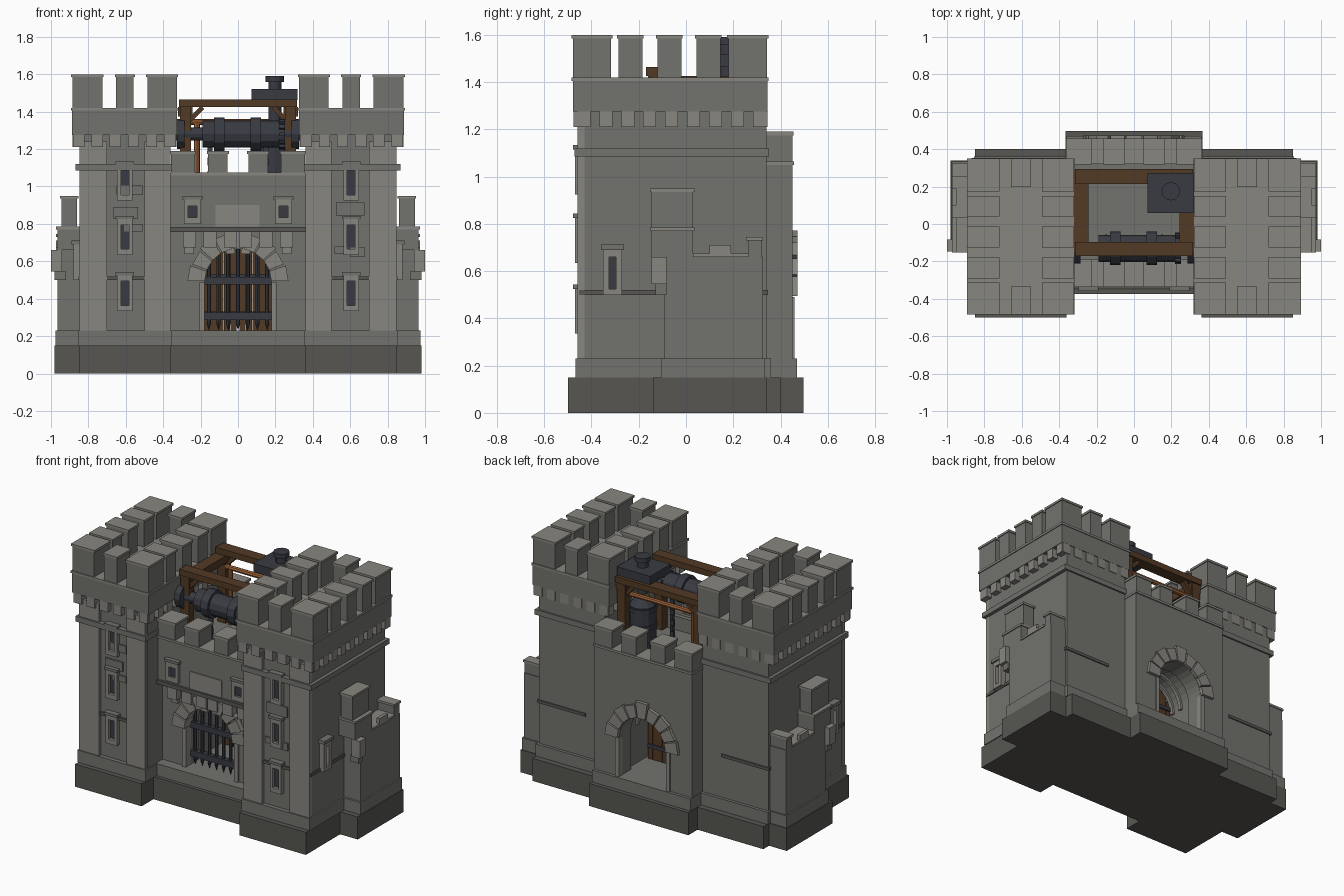
import bpy, bmesh, math
from mathutils import Matrix, Vector

if "Cube" in bpy.data.objects:
    bpy.data.objects.remove(bpy.data.objects["Cube"])

def mat(name, c):
    m = bpy.data.materials.new(name)
    m.diffuse_color = (*c, 1)
    m.use_nodes = True
    m.node_tree.nodes["Principled BSDF"].inputs["Base Color"].default_value = m.diffuse_color
    return m

WALL = mat("wall_stone", (0.17, 0.17, 0.155))
TRIM = mat("trim_stone", (0.25, 0.24, 0.215))
BASE = mat("plinth_stone", (0.095, 0.094, 0.085))
IRON = mat("iron", (0.04, 0.043, 0.055))
WOOD = mat("wood", (0.085, 0.042, 0.018))
COPPER = mat("copper", (0.33, 0.12, 0.04))
BRASS = mat("brass", (0.4, 0.25, 0.05))
parts = {}

def part(name, m):
    return parts.setdefault(name, (bmesh.new(), m))[0]

def box(name, m, x0, x1, y0, y1, z0, z1, rot=None):
    M = Matrix.Translation(((x0+x1)/2, (y0+y1)/2, (z0+z1)/2))
    if rot:
        M = M @ Matrix.Rotation(rot[0], 4, rot[1])
    M = M @ Matrix.Diagonal((abs(x1-x0), abs(y1-y0), abs(z1-z0), 1))
    bmesh.ops.create_cube(part(name, m), size=1, matrix=M)

def both(name, m, x0, x1, *r):
    box(name, m, x0, x1, *r)
    box(name, m, -x1, -x0, *r)

def prism(name, m, pts, y0, y1):
    """Extrude an xz outline from y0 to y1."""
    bm = part(name, m)
    f = bm.faces.new([bm.verts.new((x, y0, z)) for x, z in pts])
    g = bmesh.ops.extrude_face_region(bm, geom=[f])['geom']
    bmesh.ops.translate(bm, verts=[v for v in g if isinstance(v, bmesh.types.BMVert)], vec=(0, y1-y0, 0))

def cyl(name, m, c, r, h, axis='Z', n=12, r2=None):
    M = Matrix.Translation(c)
    if axis == 'X':
        M = M @ Matrix.Rotation(math.pi/2, 4, 'Y')
    bmesh.ops.create_cone(part(name, m), cap_ends=True, segments=n, radius1=r,
                          radius2=r if r2 is None else r2, depth=h, matrix=M)

def capped(name, x0, x1, y0, y1, z0, z1):
    """Merlon with a thin overhanging cap, on both sides of the model."""
    both(name, WALL, x0, x1, y0, y1, z0, z1-0.015)
    both(name+"_cap", TRIM, x0-0.006, x1+0.006, y0-0.006, y1+0.006, z1-0.015, z1)

def window(name, x, y, z, w, h, t=0.02, d=0.03):
    """Framed slit on a front wall: jambs, head, sill, hood and dark inset."""
    box(name+"_frame", TRIM, x-w/2, x-w/2+t, y-d, y, z-h/2, z+h/2)
    box(name+"_frame", TRIM, x+w/2-t, x+w/2, y-d, y, z-h/2, z+h/2)
    box(name+"_frame", TRIM, x-w/2+t, x+w/2-t, y-d, y, z+h/2-t*1.5, z+h/2)
    box(name+"_frame", TRIM, x-w/2+t, x+w/2-t, y-d, y, z-h/2, z-h/2+t*1.5)
    box(name+"_hood", WALL, x-w/2-0.008, x+w/2+0.008, y-d-0.008, y, z+h/2, z+h/2+0.018)
    box(name+"_opening", IRON, x-w/2+t, x+w/2-t, y-0.008, y, z-h/2+t, z+h/2-t)

# --- towers: plinth, step, body, pilasters, strings, crown
both("tower_plinth", BASE, 0.36, 0.85, -0.50, 0.40, 0, 0.15)
both("tower_step", WALL, 0.352, 0.856, -0.468, 0.36, 0.15, 0.23)
both("tower_body", WALL, 0.36, 0.845, -0.44, 0.34, 0.23, 1.28)
for a, b in ((0.362, 0.50), (0.70, 0.848)):
    both("tower_pilaster", TRIM, a, b, -0.46, -0.43, 0.23, 1.24)
both("tower_string", WALL, 0.352, 0.868, -0.472, 0.352, 1.085, 1.12)
both("tower_low_string", BASE, 0.50, 0.853, -0.452, 0.347, 0.50, 0.52)
both("tower_crown", WALL, 0.325, 0.888, -0.478, 0.345, 1.275, 1.405)
both("tower_crown_ledge", TRIM, 0.318, 0.894, -0.484, 0.35, 1.405, 1.42)
for i in range(6):                                       # front and back corbels
    x = 0.335 + i*0.097
    both("tower_corbel", TRIM, x, x+0.06, -0.476, -0.43, 1.21, 1.275)
    both("tower_corbel", TRIM, x, x+0.06, 0.32, 0.344, 1.21, 1.275)
for i in range(9):                                       # side corbels
    y = -0.46 + i*0.093
    both("tower_corbel", TRIM, 0.84, 0.885, y, y+0.055, 1.21, 1.275)
    both("tower_corbel", TRIM, 0.33, 0.365, y, y+0.055, 1.21, 1.275)
rows = ((-0.478, -0.318), (-0.285, -0.185), (-0.12, -0.02), (0.045, 0.145), (0.18, 0.343))
for i, (y0, y1) in enumerate(rows):
    for x0, x1 in ((0.326, 0.485), (0.725, 0.886)):
        capped("tower_merlon", x0, x1, y0, y1, 1.42, 1.6)
for y0, y1 in ((-0.478, -0.34), (0.205, 0.343)):
    capped("tower_merlon", 0.558, 0.652, y0, y1, 1.42, 1.6)
for s in (-1, 1):
    for z in (0.43, 0.73, 1.02):
        window("tower_slit", s*0.605, -0.44, z, 0.082, 0.19)
# scattered proud stones
for x, z, w, h in ((-0.58, 0.98, 0.14, 0.05), (-0.60, 0.86, 0.13, 0.06), (-0.56, 0.78, 0.1, 0.04),
                   (0.6, 0.88, 0.15, 0.07), (0.64, 0.65, 0.08, 0.05), (0.55, 0.66, 0.07, 0.04)):
    box("proud_stone", WALL, x-w/2, x+w/2, -0.451, -0.43, z-h/2, z+h/2)

# --- side windows of the towers
for y0, y1, z0, z1 in ((-0.352, -0.325, 0.50, 0.69), (-0.297, -0.27, 0.50, 0.69),
                       (-0.33, -0.29, 0.66, 0.69), (-0.33, -0.29, 0.50, 0.525)):
    both("side_window_frame", TRIM, 0.84, 0.88, y0, y1, z0, z1)
both("side_window_hood", WALL, 0.84, 0.89, -0.36, -0.262, 0.69, 0.712)
both("side_window_opening", IRON, 0.84, 0.855, -0.326, -0.296, 0.52, 0.665)

# --- side wings with stepped parapet
both("wing_plinth", BASE, 0.84, 0.98, -0.14, 0.34, 0, 0.15)
both("wing_step", WALL, 0.84, 0.975, -0.105, 0.335, 0.15, 0.23)
both("wing_body", WALL, 0.84, 0.965, -0.09, 0.325, 0.23, 0.66)
both("wing_ledge", TRIM, 0.84, 0.972, 0.03, 0.265, 0.66, 0.675)
both("wing_front_block", WALL, 0.84, 0.965, -0.085, 0.03, 0.66, 0.77)
both("wing_front_block", WALL, 0.84, 0.965, -0.145, -0.085, 0.66, 0.77)
both("wing_front_ledge", TRIM, 0.84, 0.972, -0.152, 0.036, 0.77, 0.785)
capped("wing_merlon", 0.86, 0.945, -0.147, 0.03, 0.785, 0.95)
both("wing_end_block", WALL, 0.84, 0.965, 0.265, 0.32, 0.66, 0.73)
both("wing_end_cap", TRIM, 0.84, 0.972, 0.255, 0.325, 0.73, 0.745)
both("wing_bracket", TRIM, 0.94, 1.0, -0.147, -0.083, 0.545, 0.66)
both("wing_bracket_foot", WALL, 0.92, 0.98, -0.13, -0.083, 0.50, 0.545)
both("wing_stone", TRIM, 0.95, 0.972, 0.10, 0.19, 0.675, 0.71)

# --- gatehouse base and arched walls
box("gate_plinth", BASE, -0.365, 0.365, -0.375, 0.497, 0, 0.15)
box("gate_floor", WALL, -0.362, 0.362, -0.352, 0.47, 0.15, 0.23)
def arch(r, cz, n=14):
    return [(r*math.cos(math.pi*i/n), cz + r*math.sin(math.pi*i/n)) for i in range(n+1)]
CZ = 0.49
def arch_wall(name, r, top, y0, y1, w=0.36):
    prism(name, WALL, [(w, 0.23), (w, top), (-w, top), (-w, 0.23), (-r, 0.23)]
          + arch(r, CZ)[::-1] + [(r, 0.23)], y0, y1)
arch_wall("gate_front_wall", 0.18, 0.78, -0.28, -0.16)
arch_wall("gate_passage", 0.2, 0.97, -0.16, 0.33)
arch_wall("gate_rear_wall", 0.175, 1.06, 0.33, 0.45)
for i in range(5):                                       # vault ribs
    y = -0.1 + i*0.08
    prism("vault_rib", TRIM, arch(0.202, CZ) + arch(0.185, CZ)[::-1], y, y+0.025)

# voussoirs, front and rear
for y0, y1 in ((-0.315, -0.24), (0.42, 0.472)):
    n = 9
    for i in range(n):
        a0, a1 = math.pi*(i+0.06)/n, math.pi*(i+0.94)/n
        ro = 0.285 if i == n//2 else (0.27, 0.262)[i % 2]
        prism("arch_stone", TRIM, [(r*math.cos(a), CZ + r*math.sin(a)) for r, a in
                                   ((0.178, a0), (ro, a0), (ro, a1), (0.178, a1))], y0, y1)
both("arch_jamb", TRIM, 0.178, 0.205, -0.295, -0.24, 0.23, CZ)
both("arch_jamb", TRIM, 0.173, 0.20, 0.42, 0.46, 0.23, CZ)

# overhanging upper front on corbels
box("gate_upper_wall", WALL, -0.362, 0.362, -0.33, -0.16, 0.78, 1.06)
box("gate_string", BASE, -0.365, 0.365, -0.345, -0.2, 0.757, 0.783)
for x in (0.04, 0.15, 0.26):
    both("gate_corbel", TRIM, x-0.035, x+0.035, -0.328, -0.27, 0.675, 0.757)
    both("gate_corbel_foot", TRIM, x-0.025, x+0.025, -0.30, -0.27, 0.64, 0.675)
box("gate_panel", TRIM, -0.12, 0.115, -0.337, -0.32, 0.785, 0.90)
for s in (-1, 1):
    window("gate_window", s*0.243, -0.33, 0.865, 0.09, 0.13, 0.022, 0.02)
box("gate_front_ledge", TRIM, -0.362, 0.362, -0.338, -0.19, 1.06, 1.075)
box("gate_rear_ledge", TRIM, -0.365, 0.365, 0.32, 0.458, 1.05, 1.065)
for x0, x1 in ((0.055, 0.16), (0.23, 0.358)):
    capped("gate_merlon", x0, x1, -0.332, -0.195, 1.075, 1.19)
    capped("gate_merlon", x0, x1, 0.325, 0.45, 1.065, 1.19)

# --- portcullis and door
for i in range(7):
    x = -0.156 + i*0.052
    top = CZ + math.sqrt(0.185**2 - x*x)
    cyl("portcullis_bar", IRON, (x, -0.225, (0.27+top)/2), 0.011, top-0.27, n=8)
    cyl("portcullis_spike", IRON, (x, -0.225, 0.25), 0.0, 0.04, n=8, r2=0.013)
for z in (0.305, 0.495):
    box("portcullis_band", IRON, -0.18, 0.18, -0.243, -0.207, z-0.02, z+0.02)
for i in range(5):
    x0 = 0.008 + i*0.035
    x1 = x0 + 0.033
    both("door_plank", WOOD, x0, x1, 0.11, 0.14, 0.23, CZ + math.sqrt(0.2**2 - x1*x1))
for z in (0.32, 0.52):
    both("door_strap", IRON, 0.01, 0.18, 0.10, 0.15, z-0.012, z+0.012)

# --- hoist: timber frame
for y0, y1 in ((-0.17, -0.095), (0.215, 0.295)):
    box("frame_long_beam", WOOD, -0.315, 0.315, y0, y1, 1.425, 1.465)
    both("frame_post", WOOD, 0.25, 0.31, y0+0.01, y1-0.01, 0.97, 1.425)
    for s in (-1, 1):
        box("frame_brace", WOOD, s*0.225-0.05, s*0.225+0.05, y0+0.02, y1-0.02,
            1.375, 1.4, (s*math.pi/4, 'Y'))
both("frame_side_beam", WOOD, 0.243, 0.32, -0.15, 0.28, 1.375, 1.425)

# winding drum
DY, DZ = -0.13, 1.28
cyl("drum", IRON, (0.03, DY, DZ), 0.072, 0.44, 'X')
cyl("drum_axle", IRON, (0, DY, DZ), 0.035, 0.66, 'X')
for x in (-0.1, 0.095):
    cyl("drum_ring", IRON, (x, DY, DZ), 0.09, 0.055, 'X')
for x in (-0.305, 0.305):
    cyl("drum_flange", IRON, (x, DY, DZ), 0.08, 0.04, 'X')
cyl("drum_gear", IRON, (0.235, DY, DZ), 0.07, 0.03, 'X')
for i in range(12):
    a = i*math.pi/6
    c = Vector((0.235, DY + 0.075*math.cos(a), DZ + 0.075*math.sin(a)))
    box("drum_gear_tooth", IRON, c.x-0.015, c.x+0.015, c.y-0.01, c.y+0.01, c.z-0.01, c.z+0.01, (a, 'X'))
for x in (-0.15, 0.15):                                  # lifting chains
    for i in range(8):
        z = 0.99 + i*0.036
        w = (0.014, 0.006)[i % 2]
        box("chain_link", IRON, x-w, x+w, -0.07-(0.02-w), -0.07+(0.02-w), z-0.021, z+0.021)

# boiler, flue and pipe
BX, BY = 0.197, 0.175
cyl("boiler", IRON, (BX, BY, 1.12), 0.083, 0.3)
cyl("boiler_dome", IRON, (BX, BY, 1.295), 0.083, 0.05, r2=0.04)
for z in (1.03, 1.14, 1.25):
    cyl("boiler_band", IRON, (BX, BY, z), 0.09, 0.025)
cyl("flue", IRON, (BX, BY, 1.44), 0.035, 0.26)
cyl("flue_cap", IRON, (BX, BY, 1.575), 0.049, 0.03)
cyl("flue_collar", BRASS, (BX, BY, 1.33), 0.04, 0.025)
box("boiler_hood", IRON, 0.073, 0.318, 0.058, 0.272, 1.463, 1.52)
cyl("steam_pipe", COPPER, (0, 0.235, 1.345), 0.016, 0.5, 'X', 8)
cyl("steam_pipe_drop", COPPER, (-0.22, 0.235, 1.16), 0.016, 0.38, 'Z', 8)

# --- turn every part into an object
for name, (bm, m) in parts.items():
    bmesh.ops.recalc_face_normals(bm, faces=bm.faces)
    me = bpy.data.meshes.new(name)
    bm.to_mesh(me)
    bm.free()
    me.materials.append(m)
    bpy.context.collection.objects.link(bpy.data.objects.new(name, me))
